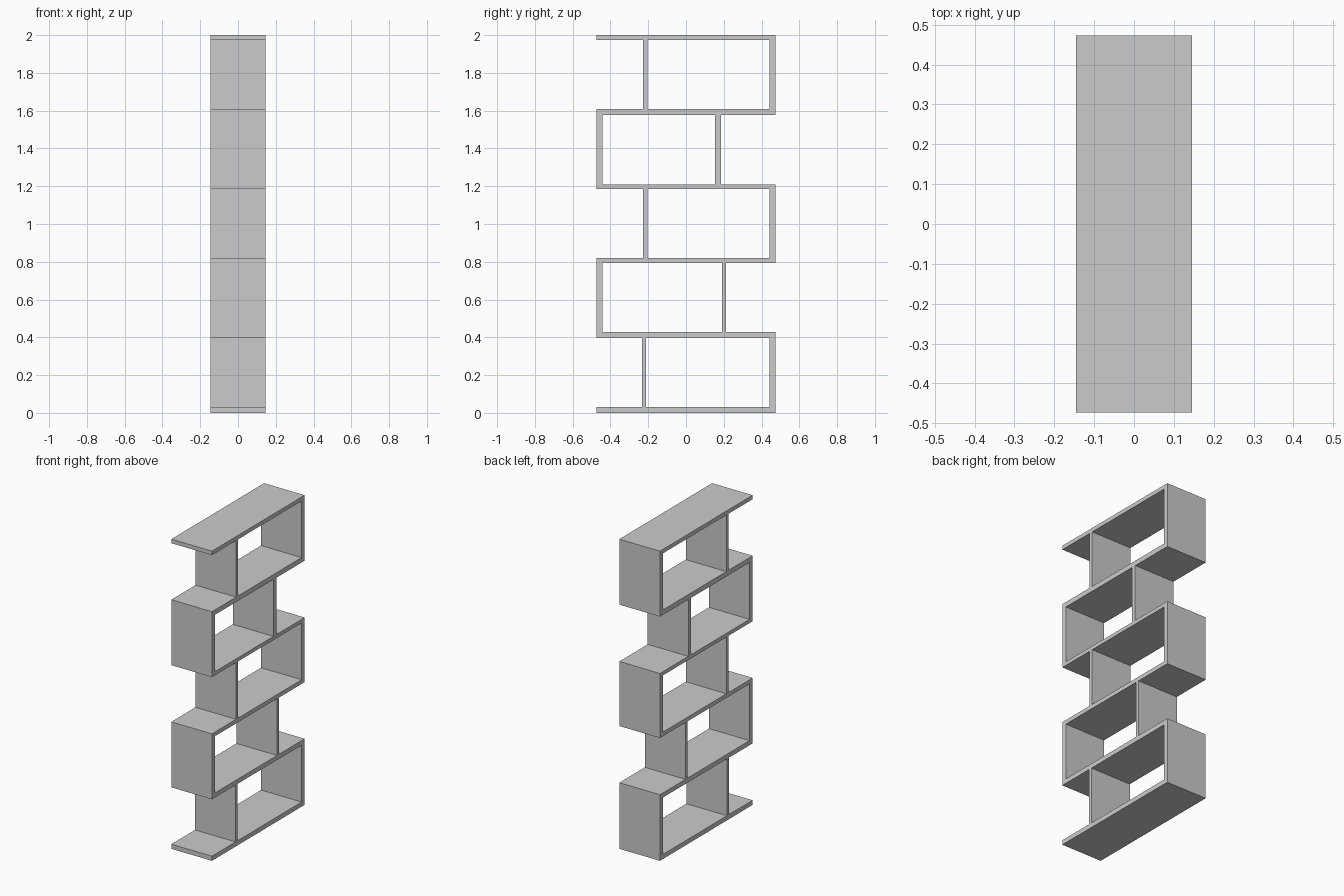
import bpy, bmesh

if "Cube" in bpy.data.objects:
    bpy.data.objects.remove(bpy.data.objects["Cube"])

HALF_DEPTH = 0.145
END = 0.473            # half width of the shelf
INNER = 0.442          # inside face of the end panels
# (underside, top) of each shelf board, bottom to top
BOARDS = [(0.0, 0.03), (0.397, 0.427), (0.793, 0.82),
          (1.186, 1.21), (1.577, 1.609), (1.974, 2.0)]


def extrude_profile(name, points):
    """Extrude a closed (y, z) outline along x."""
    bm = bmesh.new()
    face = bm.faces.new([bm.verts.new((-HALF_DEPTH, y, z)) for y, z in points])
    res = bmesh.ops.extrude_face_region(bm, geom=[face])
    verts = [g for g in res["geom"] if isinstance(g, bmesh.types.BMVert)]
    bmesh.ops.translate(bm, verts=verts, vec=(2 * HALF_DEPTH, 0, 0))
    # restore the starting cap if the extrusion removed it
    if not face.is_valid:
        bmesh.ops.holes_fill(bm, edges=[e for e in bm.edges if e.is_boundary], sides=0)
    bmesh.ops.recalc_face_normals(bm, faces=bm.faces[:])
    mesh = bpy.data.meshes.new(name)
    bm.to_mesh(mesh)
    bm.free()
    obj = bpy.data.objects.new(name, mesh)
    bpy.context.collection.objects.link(obj)
    return obj


# Serpentine ribbon: boards joined by end panels on alternating sides
right_side, left_side = [(-END, BOARDS[0][0])], [(-END, BOARDS[0][1])]
for i in range(5):
    (low, low_top), (high, high_top) = BOARDS[i], BOARDS[i + 1]
    if i % 2 == 0:     # turn at the +y end
        right_side += [(END, low), (END, high_top)]
        left_side += [(INNER, low_top), (INNER, high)]
    else:              # turn at the -y end
        right_side += [(-INNER, low_top), (-INNER, high)]
        left_side += [(-END, low), (-END, high_top)]
right_side.append((-END, BOARDS[-1][1]))
left_side.append((-END, BOARDS[-1][0]))
extrude_profile("zigzag_frame", right_side + left_side[::-1])

# Upright dividers, one per tier
DIVIDERS = [(-0.232, -0.211), (0.191, 0.213), (-0.227, -0.205),
            (0.154, 0.184), (-0.227, -0.205)]
for i, (y0, y1) in enumerate(DIVIDERS):
    z0, z1 = BOARDS[i][1], BOARDS[i + 1][0]
    extrude_profile(f"divider_{i + 1}", [(y0, z0), (y1, z0), (y1, z1), (y0, z1)])
